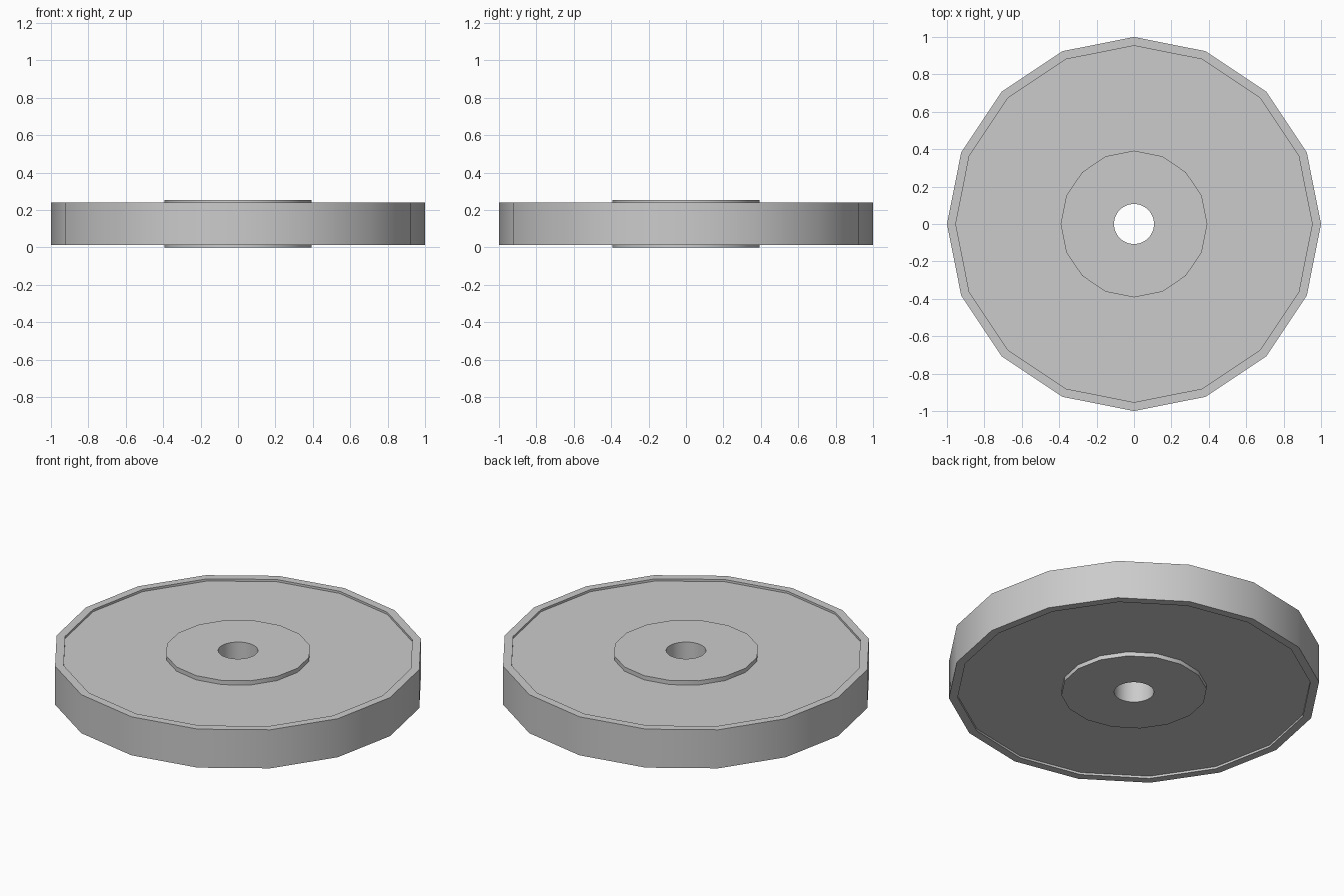
import bpy, bmesh
from math import cos, sin, pi, radians

if "Cube" in bpy.data.objects:
    bpy.data.objects.remove(bpy.data.objects["Cube"])

SIDES = 16

# Half-section (radius, z) of the disc: hub, recessed web, raised rim
profile = [(0.392, 0.0), (0.392, 0.025), (0.953, 0.025), (0.953, 0.012),
           (1.0, 0.012), (1.0, 0.241), (0.953, 0.241), (0.953, 0.228),
           (0.392, 0.228), (0.392, 0.253)]

# Wheel disc: rings swept around z, capped with hub faces
bm = bmesh.new()
rings = [[bm.verts.new((r * cos(2 * pi * i / SIDES), r * sin(2 * pi * i / SIDES), z))
          for i in range(SIDES)] for r, z in profile]
for a, b in zip(rings, rings[1:]):
    for i in range(SIDES):
        j = (i + 1) % SIDES
        bm.faces.new((a[i], a[j], b[j], b[i]))
bm.faces.new(rings[0][::-1])
bm.faces.new(rings[-1])
bmesh.ops.recalc_face_normals(bm, faces=bm.faces)
mesh = bpy.data.meshes.new("wheel_disc")
bm.to_mesh(mesh)
bm.free()
disc = bpy.data.objects.new("wheel_disc", mesh)
bpy.context.collection.objects.link(disc)

# Round axle hole
bpy.ops.mesh.primitive_cylinder_add(vertices=48, radius=0.107, depth=1, location=(0, 0, 0.126))
cutter = bpy.context.object
cutter.name = "axle_hole_cutter"
cutter.hide_render = True
mod = disc.modifiers.new("axle_hole", 'BOOLEAN')
mod.operation = 'DIFFERENCE'
mod.solver = 'EXACT'
mod.object = cutter

bpy.ops.object.select_all(action='DESELECT')
disc.select_set(True)
bpy.context.view_layer.objects.active = disc
bpy.ops.object.modifier_apply(modifier=mod.name)
bpy.data.objects.remove(cutter)

# Smooth walls, crisp edges
bpy.ops.object.shade_smooth_by_angle(angle=radians(30))
